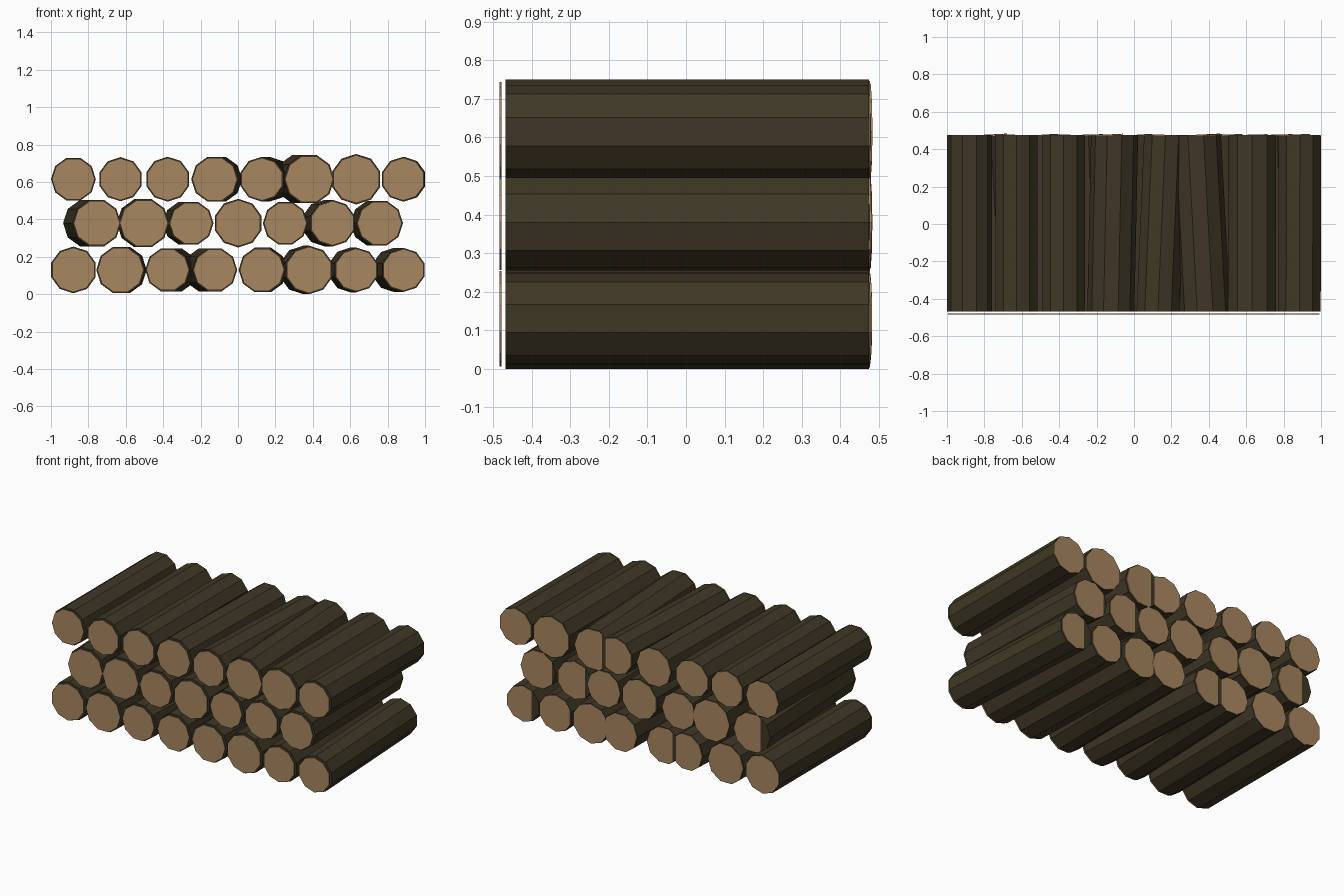
import bpy, bmesh
from math import cos, sin, pi

old = bpy.data.objects.get("Cube")
if old:
    bpy.data.objects.remove(old, do_unlink=True)


def material(name, colour):
    m = bpy.data.materials.new(name)
    m.use_nodes = True
    m.diffuse_color = colour
    bsdf = m.node_tree.nodes["Principled BSDF"]
    bsdf.inputs["Base Color"].default_value = colour
    bsdf.inputs["Roughness"].default_value = 0.9
    return m


BARK = material("dark bark", (0.05, 0.039, 0.019, 1))
WOOD = material("cut wood", (0.39, 0.24, 0.115, 1))
SIDES = 10
FRONT, BACK = -0.468, 0.474


def ring(bm, x, y, z, radius, point_up, slope=0):
    """Ring of vertices facing y; slope tilts it along x."""
    start = pi / 2 + (0 if point_up else pi / SIDES)
    verts = []
    for k in range(SIDES):
        a = start + 2 * pi * k / SIDES
        dx = radius * cos(a)
        verts.append(bm.verts.new((x + dx, y + slope * dx, z + radius * sin(a))))
    return verts


def prism(name, mat, front, back):
    """Closed prism between two rings, each given as ring arguments."""
    bm = bmesh.new()
    a, b = ring(bm, *front), ring(bm, *back)
    bm.faces.new(a)
    bm.faces.new(b)
    for k in range(SIDES):
        n = (k + 1) % SIDES
        bm.faces.new((a[k], a[n], b[n], b[k]))
    bmesh.ops.recalc_face_normals(bm, faces=bm.faces)
    mesh = bpy.data.meshes.new(name)
    bm.to_mesh(mesh)
    bm.free()
    mesh.materials.append(mat)
    bpy.context.collection.objects.link(bpy.data.objects.new(name, mesh))


def log(name, x, z, radius, drift, point_up):
    # trunk, leaning sideways toward the back
    prism(name, BARK, (x, FRONT, z, radius, point_up),
          (x + drift, BACK, z, radius, point_up))
    # flat front disc standing just clear of the trunk
    prism(name + "_front_cut", WOOD,
          (x, -0.484, z, radius * 0.95, point_up),
          (x, -0.479, z, radius * 0.95, point_up))
    # back disc, square to the leaning trunk, so one edge sinks into it
    slope = -drift
    prism(name + "_back_cut", WOOD,
          (x + drift, BACK - 0.002, z, radius * 0.97, point_up, slope),
          (x + drift, BACK + 0.003, z, radius * 0.97, point_up, slope))


# Each row: name, first x, height, radii, sideways drift, p = point up / f = flat up
ROWS = [
    ("bottom_log", -0.88, 0.13,
     (.125, .13, .12, .12, .125, .13, .12, .118),
     (0, .01, .04, -.05, .01, -.03, -.03, -.05), "pffffppp"),
    ("middle_log", -0.755, 0.38,
     (.13, .135, .12, .13, .12, .125, .125),
     (-.05, -.01, -.03, 0, 0, -.04, -.03), "fffpfpf"),
    ("top_log", -0.88, 0.615,
     (.12, .118, .12, .126, .12, .135, .135, .12),
     (0, 0, 0, .02, .04, -.05, 0, .003), "fppfpfpp"),
]
SPACING = 0.252

for row, first_x, z, radii, drifts, turns in ROWS:
    for i, (radius, drift, turn) in enumerate(zip(radii, drifts, turns)):
        log(f"{row}_{i + 1}", first_x + SPACING * i, z, radius, drift, turn == "p")
